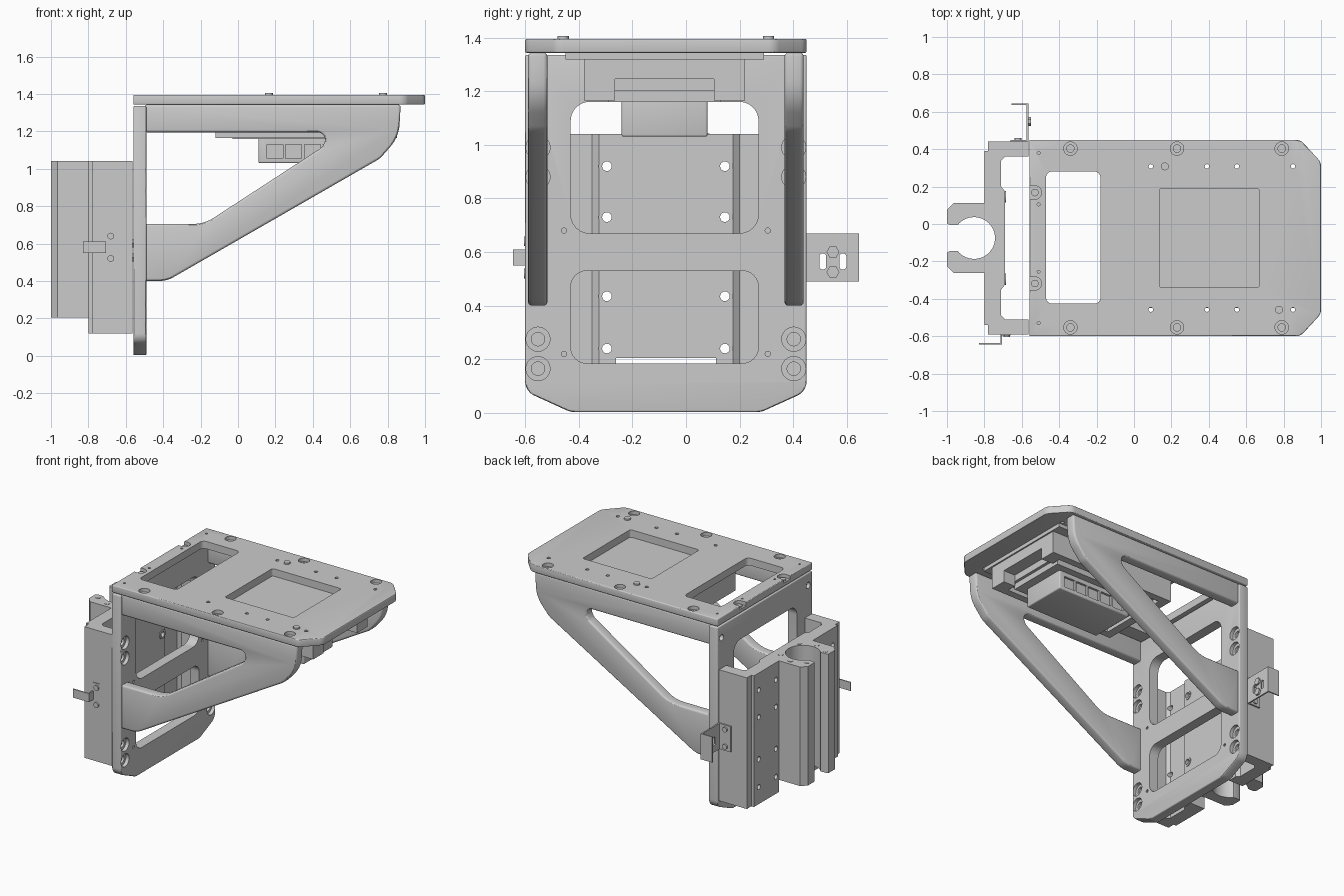
import bpy, bmesh, math
from mathutils import Vector

old = bpy.data.objects.get("Cube")
if old:
    bpy.data.objects.remove(old, do_unlink=True)

metal = bpy.data.materials.new("machined grey")
metal.use_nodes = True
GREY = (0.6, 0.6, 0.6, 1)
metal.diffuse_color = GREY
metal.node_tree.nodes["Principled BSDF"].inputs["Base Color"].default_value = GREY
PLACE = {"x": lambda u, v, w: (w, u, v),
         "y": lambda u, v, w: (u, w, v),
         "z": lambda u, v, w: (u, v, w)}


def fillet(pts):
    """Round every corner given as (u, v, radius)."""
    out = []
    for i, p in enumerate(pts):
        c = Vector(p[:2])
        if len(p) < 3:
            out.append(c)
            continue
        a = (Vector(pts[i - 1][:2]) - c).normalized()
        b = (Vector(pts[(i + 1) % len(pts)][:2]) - c).normalized()
        half = math.acos(max(-1, min(1, a.dot(b)))) / 2
        t = p[2] / math.tan(half)
        mid = c + (a + b).normalized() * (p[2] / math.sin(half))
        start, end = c + a * t - mid, c + b * t - mid
        out += [mid + start.lerp(end, k / 8).normalized() * p[2] for k in range(9)]
    return out


def apply_modifiers(obj):
    dg = bpy.context.evaluated_depsgraph_get()
    mesh = bpy.data.meshes.new_from_object(obj.evaluated_get(dg))
    obj.modifiers.clear()
    obj.data = mesh


def prism(name, axis, pts, lo, hi, bevel=0):
    """Extrude a 2D outline along an axis."""
    bm = bmesh.new()
    face = bm.faces.new([bm.verts.new(PLACE[axis](p[0], p[1], lo)) for p in fillet(pts)])
    new = bmesh.ops.extrude_face_region(bm, geom=[face])["geom"]
    step = Vector(PLACE[axis](0, 0, hi - lo))
    bmesh.ops.translate(bm, vec=step, verts=[g for g in new if isinstance(g, bmesh.types.BMVert)])
    bmesh.ops.recalc_face_normals(bm, faces=bm.faces)
    mesh = bpy.data.meshes.new(name)
    bm.to_mesh(mesh)
    bm.free()
    mesh.materials.append(metal)
    obj = bpy.data.objects.new(name, mesh)
    bpy.context.collection.objects.link(obj)
    if bevel:
        mod = obj.modifiers.new("edge", "BEVEL")
        mod.width, mod.segments, mod.limit_method = bevel, 3, "ANGLE"
        apply_modifiers(obj)
    return obj


def rect(u0, u1, v0, v1, r=0):
    pts = [(u0, v0), (u1, v0), (u1, v1), (u0, v1)]
    return [p + (r,) for p in pts] if r else pts


def box(name, x, y, z, bevel=0):
    return prism(name, "z", rect(*x, *y), *z, bevel)


def rod(name, axis, u, v, r, lo, hi, n=24):
    ring = [(u + r * math.cos(k * math.tau / n), v + r * math.sin(k * math.tau / n)) for k in range(n)]
    return prism(name, axis, ring, lo, hi)


def cut(obj, cutters):
    for c in cutters:
        mod = obj.modifiers.new("cut", "BOOLEAN")
        mod.operation, mod.solver, mod.object = "DIFFERENCE", "EXACT", c
    apply_modifiers(obj)
    for c in cutters:
        bpy.data.objects.remove(c, do_unlink=True)


MID = -0.075                       # centre plane of the assembly in y
SIDES = (-1, 1)

# Top plate with window, pocket and counterbored screw holes
top = prism("top_plate", "z", [(-0.56, -0.6), (0.89, -0.6, 0.06), (1, -0.48, 0.06), (1, 0.33, 0.06),
                               (0.89, 0.45, 0.06), (-0.56, 0.45)], 1.343, 1.395, 0.006)
holes = [prism("c", "z", rect(-0.47, -0.18, -0.425, 0.28, 0.03), 1.3, 1.5),
         prism("c", "z", rect(0.135, 0.67, -0.34, 0.19, 0.015), 1.3, 1.5)]
for s in SIDES:
    for x in (-0.34, 0.23, 0.79):
        holes += [rod("c", "z", x, MID + s * 0.478, 0.036, 1.37, 1.5)]
        holes += [rod("c", "z", x, MID + s * 0.478, 0.02, 1.355, 1.5)]
    for x in (0.09, 0.39, 0.55, 0.85):
        holes.append(rod("c", "z", x, MID + s * 0.383, 0.012, 1.3, 1.5, 12))
    for y in (0.18, 0.455):
        holes.append(rod("c", "z", -0.51, MID + s * y, 0.008, 1.36, 1.5, 10))
    y = MID + s * 0.243
    holes.append(prism("c", "z", [(-0.6, y - 0.035), (-0.495, y - 0.035, 0.033),
                                  (-0.495, y + 0.035, 0.033), (-0.6, y + 0.035)], 1.37, 1.5))
cut(top, holes)
for s, x in ((1, 0.165), (-1, 0.775)):
    rod("locating_pin", "z", x, MID + s * 0.383, 0.021, 1.36, 1.405)
for s in SIDES:
    rod("edge_screw", "z", -0.53, MID + s * 0.243, 0.02, 1.36, 1.38)

# Upright plate with two windows
back = prism("back_plate", "x", [(-0.6, 1.335), (-0.6, 0.08, 0.06), (-0.43, 0.003, 0.08),
                                 (0.28, 0.003, 0.08), (0.45, 0.08, 0.06), (0.45, 1.335)],
             -0.56, -0.49, 0.007)
holes = [prism("c", "x", rect(-0.43, 0.27, 0.67, 1.16, 0.07), -0.7, -0.4),
         prism("c", "x", rect(-0.43, 0.27, 0.185, 0.53, 0.06), -0.7, -0.4)]
for s in SIDES:
    for z in (0.165, 0.275, 0.88, 0.99):
        holes += [rod("c", "x", MID + s * 0.477, z, 0.045, -0.515, -0.4)]
        holes += [rod("c", "x", MID + s * 0.477, z, 0.025, -0.53, -0.4)]
    for z in (0.22, 0.68):
        holes.append(rod("c", "x", MID + s * 0.38, z, 0.01, -0.7, -0.4, 10))
    for z in (0.45, 0.62, 1.25):
        holes.append(rod("c", "x", MID + s * 0.48, z, 0.022, -0.7, -0.535, 16))
cut(back, holes)

# Two open diagonal arms
arm = [(-0.5, 0.4), (-0.38, 0.4, 0.15), (0.76, 1.055, 0.12), (0.86, 1.17, 0.2), (0.87, 1.343),
       (-0.5, 1.343), (-0.5, 1.195), (0.49, 1.195, 0.04), (0.45, 1.115, 0.05),
       (-0.18, 0.705, 0.2), (-0.5, 0.705)]
for s, name in ((-1, "right_arm"), (1, "left_arm")):
    y = MID + s * 0.478
    prism(name, "y", arm, y - 0.036, y + 0.036, 0.014)

# Tray hung under the top plate
box("tray_flange", (-0.12, 0.86), (-0.45, 0.29), (1.318, 1.343))
tray = box("tray", (-0.12, 0.85), (-0.38, 0.22), (1.165, 1.335))
cut(tray, [box("c", (0.76, 0.9), (-0.265, 0.105), (1.1, 1.245)),
           box("c", (-0.06, 0.76), (-0.33, 0.17), (1.1, 1.2))])
box("tray_cover", (-0.03, 0.74), (-0.29, 0.13), (1.16, 1.21))

# Device below the tray with recessed side panels
device = box("device_body", (0.11, 0.68), (-0.24, 0.08), (1.03, 1.21), 0.008)
panels = []
for k in range(5):
    x = 0.155 + k * 0.1
    for s in SIDES:
        y = -0.08 + s * 0.16
        panels.append(box("c", (x, x + 0.085), (y - 0.015, y + 0.015), (1.055, 1.13)))
cut(device, panels)

# Channel carriage behind the upright plate
half = [(-0.565, 0.44), (-0.565, 0.36), (-0.69, 0.36), (-0.71, 0.34), (-0.71, 0.2), (-0.69, 0.175)]
wall = [(-0.8, 0.39), (-0.78, 0.39), (-0.78, 0.44)]
side = wall + half
flip = [(x, 2 * MID - y) for x, y in reversed(side)]
channel = prism("carriage_channel", "z", side + flip, 0.12, 1.04)
cut(channel, [rod("c", "z", -0.855, MID, 0.112, 0, 1.2, 32),
              box("c", (-0.9, -0.6), (-0.262, 0.112), (0, 0.204))]
    + [rod("c", "x", MID + s * y, z, 0.018, -0.9, -0.6, 16)
       for s in SIDES for y in (0.22, 0.41) for z in (0.24, 0.435, 0.73, 0.92)])
for s in SIDES:
    for z in (0.24, 0.435, 0.73, 0.92):
        ring = rod("hole_collar", "x", MID + s * 0.22, z, 0.031, -0.72, -0.685)
        cut(ring, [rod("c", "x", MID + s * 0.22, z, 0.018, -0.8, -0.6, 16)])

# Open round clamp on the carriage
clamp = prism("clamp", "z", [(-1, -0.225), (-0.965, -0.262), (-0.79, -0.262), (-0.79, 0.112),
                             (-0.965, 0.112), (-1, 0.075)], 0.205, 1.04)
cut(clamp, [rod("c", "z", -0.855, MID, 0.112, 0, 1.2, 32),
            prism("c", "z", [(-1.05, 0.03), (-0.985, -0.005), (-0.85, -0.005),
                             (-0.85, -0.145), (-0.985, -0.145), (-1.05, -0.18)], 0, 1.2)])
for s in SIDES:
    for x, y in ((-0.96, 0.103), (-0.86, 0.145), (-0.755, 0.103)):
        rod("clamp_screw", "z", x, MID + s * y, 0.018, 1.0, 1.042, 16)

# Left sensor bracket with slots
box("left_bracket_foot", (-0.66, -0.565), (0.44, 0.45), (0.49, 0.67))
leg = box("left_bracket_leg", (-0.575, -0.565), (0.44, 0.645), (0.49, 0.67))
cut(leg, [prism("c", "x", rect(y - 0.013, y + 0.013, 0.535, 0.595, 0.012), -0.7, -0.5)
          for y in (0.51, 0.585)])
box("left_bracket_lip", (-0.655, -0.565), (0.637, 0.645), (0.49, 0.67))
for z in (0.525, 0.6):
    rod("left_bracket_nut", "x", 0.548, z, 0.024, -0.57, -0.552, 6)

# Right indicator tab
box("right_tab_foot", (-0.715, -0.66), (-0.595, -0.585), (0.49, 0.67))
box("right_tab_leg", (-0.715, -0.705), (-0.645, -0.585), (0.55, 0.61))
box("right_tab_lip", (-0.83, -0.705), (-0.645, -0.637), (0.55, 0.61))
for z in (0.52, 0.64):
    rod("right_tab_screw", "y", -0.68, z, 0.018, -0.605, -0.59, 16)
    rod("left_bracket_screw", "y", -0.62, z, 0.018, 0.445, 0.46, 16)

# Smooth curved surfaces, keep edges crisp
for obj in bpy.context.scene.objects:
    if obj.type == "MESH" and obj.data.materials and obj.data.materials[0] == metal:
        obj.data.shade_smooth()
        obj.data.set_sharp_from_angle(angle=math.radians(30))
